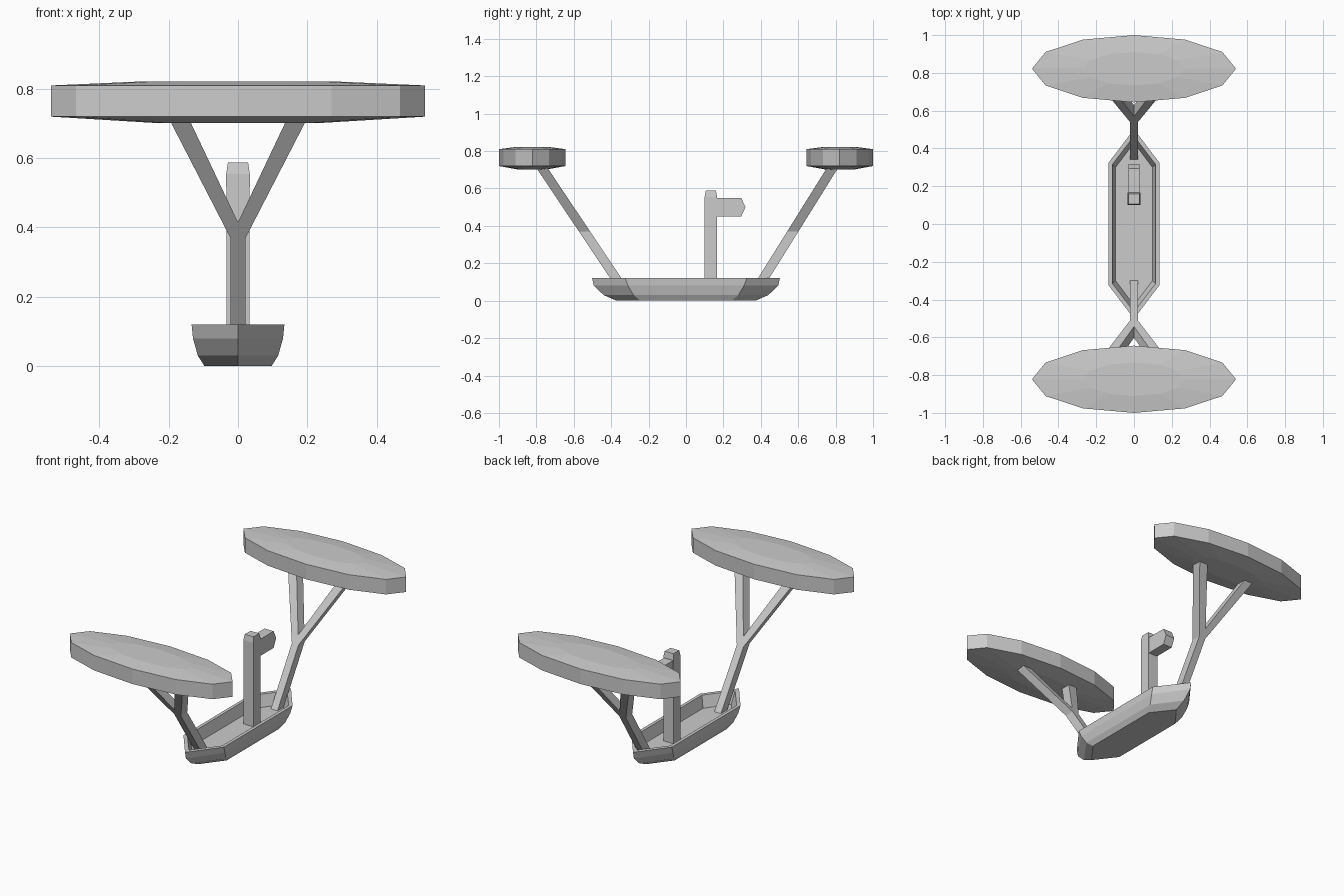
import bpy, math

if "Cube" in bpy.data.objects:
    bpy.data.objects.remove(bpy.data.objects["Cube"])


def mesh_object(name, verts, faces):
    mesh = bpy.data.meshes.new(name)
    mesh.from_pydata(verts, [], faces)
    mesh.validate()
    obj = bpy.data.objects.new(name, mesh)
    bpy.context.collection.objects.link(obj)
    return obj


def loft(name, rings):
    """Join equal-sized counter-clockwise rings in order and cap both ends."""
    n = len(rings[0])
    verts = [p for ring in rings for p in ring]
    faces = [tuple(reversed(range(n)))]
    for k in range(len(rings) - 1):
        for i in range(n):
            j = (i + 1) % n
            faces.append((k * n + i, k * n + j, (k + 1) * n + j, (k + 1) * n + i))
    faces.append(tuple(range(len(verts) - n, len(verts))))
    return mesh_object(name, verts, faces)


def rect(hx, y0, y1, z):
    return [(-hx, y0, z), (hx, y0, z), (hx, y1, z), (-hx, y1, z)]


# Hull: pointed six-sided tub, outside from the bottom up, then down to the inner floor
def hull_ring(w, shoulder, tip, z):
    return [(0, -tip, z), (w, -shoulder, z), (w, shoulder, z),
            (0, tip, z), (-w, shoulder, z), (-w, -shoulder, z)]


loft("hull", [hull_ring(*r) for r in (
    (0.097, 0.245, 0.372, 0.0), (0.116, 0.28, 0.44, 0.03),
    (0.130, 0.31, 0.493, 0.08), (0.134, 0.325, 0.502, 0.12),
    (0.115, 0.315, 0.465, 0.12), (0.097, 0.30, 0.43, 0.052))])


# Oval pads: twelve-sided, with slightly raised top and bottom
def pad_ring(s, y, z):
    return [(0.54 * s * math.cos(i * math.pi / 6),
             y + 0.178 * s * math.sin(i * math.pi / 6), z) for i in range(12)]


for name, y in (("front_pad", -0.822), ("rear_pad", 0.822)):
    loft(name, [pad_ring(s, y, z) for s, z in (
        (0.45, 0.702), (1, 0.72), (1, 0.81), (0.5, 0.822))])

# Forked struts: a flat Y outline leaning outwards
half = [(0.022, 0.045), (0.022, 0.37), (0.205, 0.725), (0.147, 0.725)]
outline = half + [(0, 0.415)] + [(-x, z) for x, z in reversed(half)]
for name, sign, base, lean in (("front_strut", -1, 0.375, 0.67),
                               ("rear_strut", 1, 0.415, 0.624)):
    def layer(dy):
        return [(x, sign * (base + lean * (z - 0.12)) + dy, z) for x, z in outline]
    loft(name, [layer(0.03), layer(-0.03)])

# Mast with a tapered top
loft("mast", [rect(0.033, 0.10, 0.166, 0.045), rect(0.034, 0.10, 0.166, 0.555),
              rect(0.029, 0.106, 0.16, 0.588)])

# Arm with a wedge-shaped end, extruded across x
profile = [(0.15, 0.45), (0.295, 0.45), (0.318, 0.50), (0.295, 0.55), (0.15, 0.55)]
loft("mast_arm", [[(x, y, z) for y, z in profile] for x in (-0.03, 0.03)])
